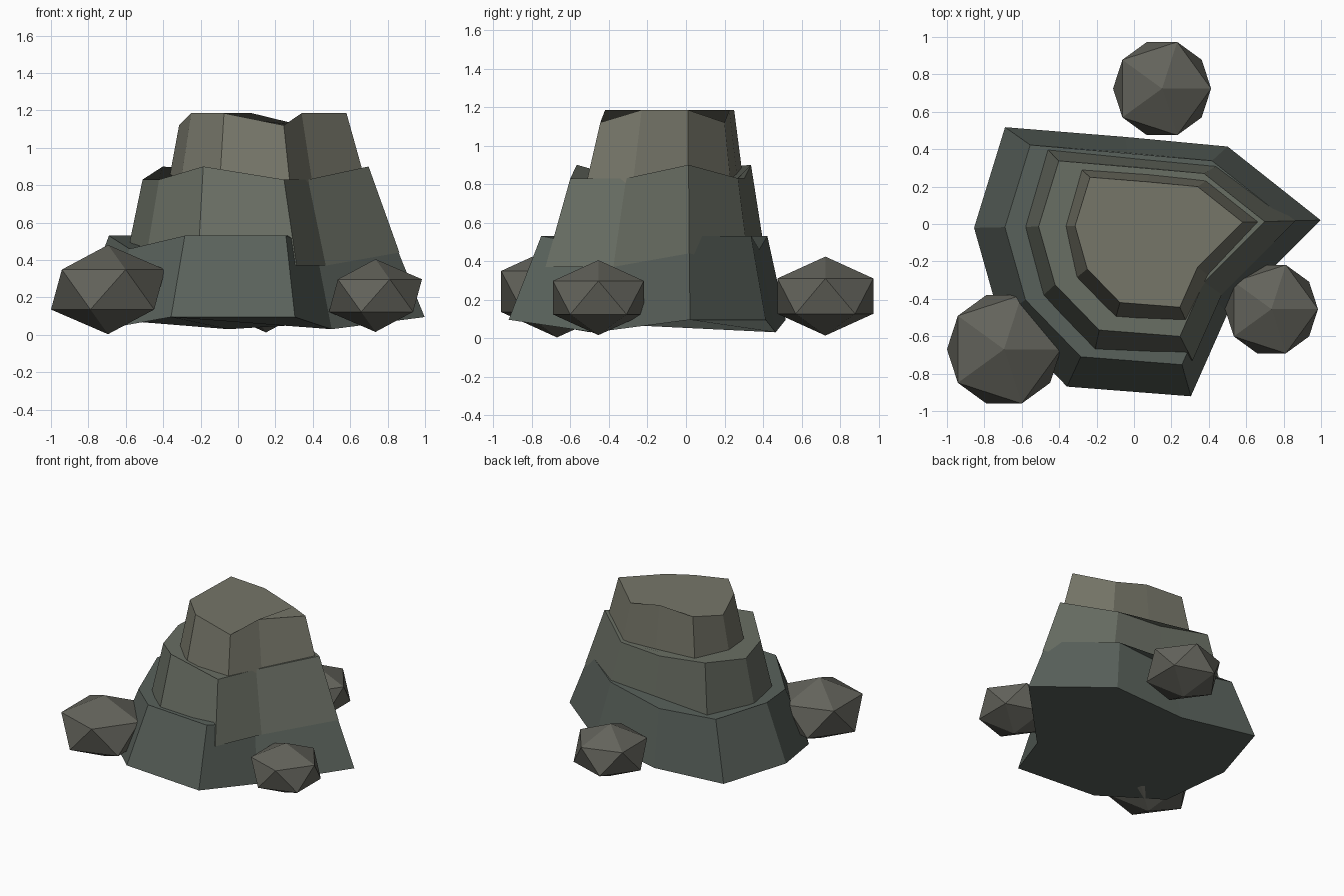
import bpy, bmesh

if "Cube" in bpy.data.objects:
    bpy.data.objects.remove(bpy.data.objects["Cube"])

# Shared nine-sided outline of every rock layer, counter-clockwise from the right tip
OUTLINE = [(.58, .01), (.34, .20), (.074, .225), (-.235, .25), (-.315, -.01),
           (-.25, -.24), (-.075, -.42), (.245, -.445), (.34, -.23)]


def material(name, rgb):
    m = bpy.data.materials.new(name)
    m.diffuse_color = (*rgb, 1)
    m.use_nodes = True
    m.node_tree.nodes["Principled BSDF"].inputs["Base Color"].default_value = m.diffuse_color
    return m


def ring(bm, left, scale, heights):
    """Scaled outline starting at x = left, heights repeat every three corners."""
    return [bm.verts.new((left + scale * (x + .315), scale * y, heights[i % 3]))
            for i, (x, y) in enumerate(OUTLINE)]


def rock_layer(name, bottom, top, mat):
    bm = bmesh.new()
    lo, hi = ring(bm, *bottom), ring(bm, *top)
    n = len(OUTLINE)
    for i in range(n):
        j = (i + 1) % n
        bm.faces.new((lo[i], lo[j], hi[j], hi[i]))
    bm.faces.new(hi)
    bm.faces.new(lo[::-1])
    mesh = bpy.data.meshes.new(name)
    bm.to_mesh(mesh)
    bm.free()
    mesh.materials.append(mat)
    obj = bpy.data.objects.new(name, mesh)
    bpy.context.collection.objects.link(obj)


# Stacked rock layers
rock_layer("lower_rock", (-.855, 2.07, (.095, .095, .03)), (-.69, 1.69, (.53, .53, .46)),
           material("dark_stone", (.10, .12, .105)))
rock_layer("middle_rock", (-.605, 1.64, (.44, .37, .37)), (-.51, 1.35, (.90, .83, .83)),
           material("green_stone", (.14, .155, .125)))
rock_layer("upper_rock", (-.39, 1.21, (.78, .715, .78)), (-.315, 1.0, (1.185, 1.12, 1.185)),
           material("pale_stone", (.18, .18, .14)))

# Squashed boulders around the base
boulder_mat = material("boulder_stone", (.125, .125, .105))
for name, r, loc in [("back_boulder", .293, (.15, .724, .218)),
                     ("front_left_boulder", .341, (-.695, -.67, .242)),
                     ("right_boulder", .278, (.735, -.455, .21))]:
    bpy.ops.mesh.primitive_ico_sphere_add(subdivisions=1, radius=r, location=loc)
    boulder = bpy.context.object
    boulder.name = name
    boulder.scale.z = .7
    boulder.data.materials.append(boulder_mat)
